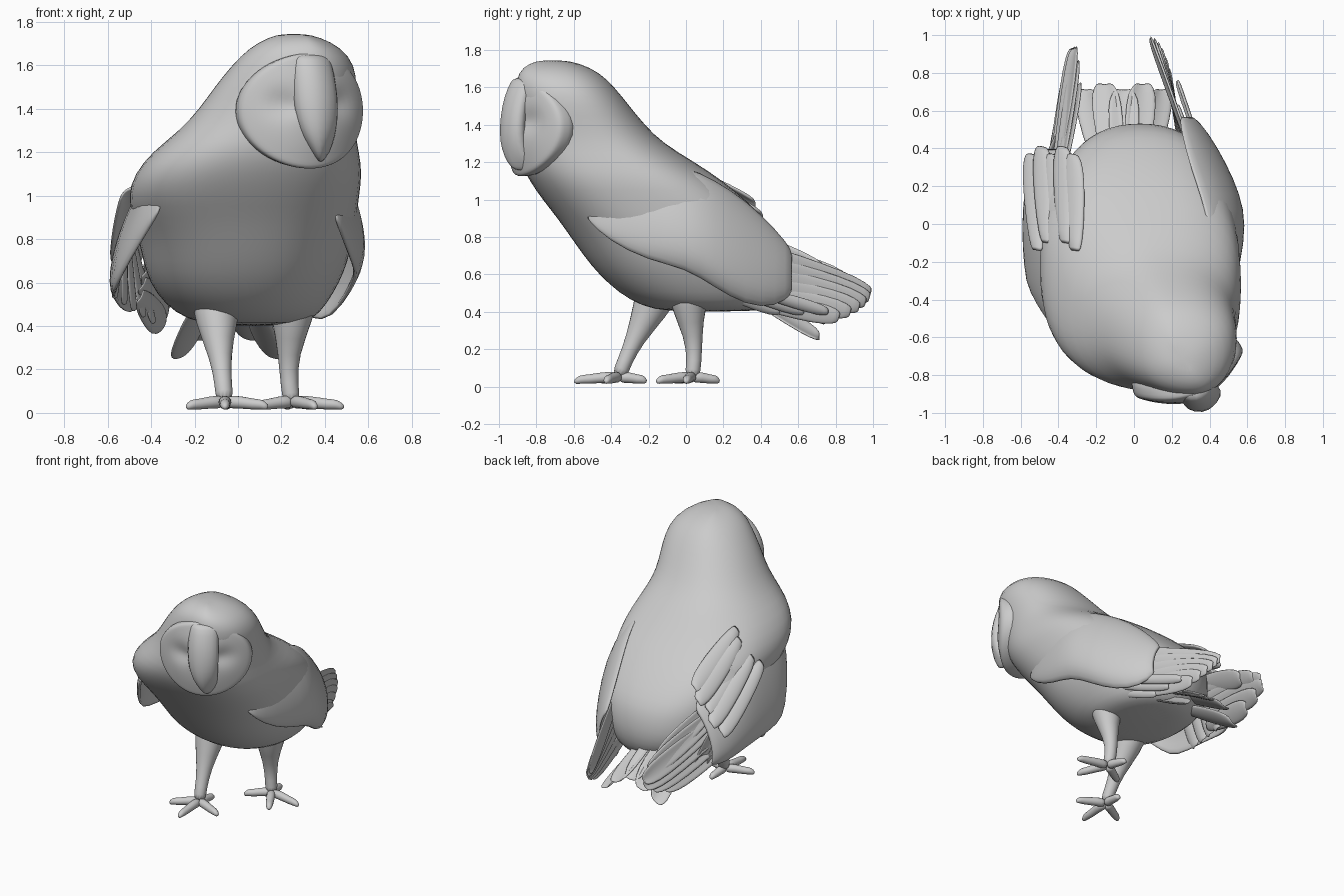
import bpy, bmesh, math
from mathutils import Vector, Matrix

if "Cube" in bpy.data.objects:
    bpy.data.objects.remove(bpy.data.objects["Cube"])

GREY = (0.6, 0.6, 0.6, 1)
mat = bpy.data.materials.new("plumage grey")
mat.use_nodes = True
mat.diffuse_color = GREY
mat.node_tree.nodes["Principled BSDF"].inputs["Base Color"].default_value = GREY


def loft(name, rings, closed=True, levels=1, thick=0):
    """Skin a list of point rings into a smooth object."""
    bm = bmesh.new()
    rows = [[bm.verts.new(p) for p in ring] for ring in rings]
    n = len(rows[0])
    for a, b in zip(rows, rows[1:]):
        for i in range(n if closed else n - 1):
            j = (i + 1) % n
            bm.faces.new((a[i], a[j], b[j], b[i]))
    if closed:
        bm.faces.new(rows[0][::-1])
        bm.faces.new(rows[-1])
    bmesh.ops.recalc_face_normals(bm, faces=bm.faces)
    me = bpy.data.meshes.new(name)
    bm.to_mesh(me)
    bm.free()
    me.materials.append(mat)
    for p in me.polygons:
        p.use_smooth = True
    ob = bpy.data.objects.new(name, me)
    bpy.context.collection.objects.link(ob)
    if thick:
        sol = ob.modifiers.new("thickness", "SOLIDIFY")
        sol.thickness, sol.offset = thick, 0
    sub = ob.modifiers.new("smooth", "SUBSURF")
    sub.levels = sub.render_levels = levels
    return ob


def tube(name, points, radii, sides=10):
    """Tapered limb through the given points."""
    pts = [Vector(p) for p in points]
    rings = []
    for i, p in enumerate(pts):
        d = (pts[min(i + 1, len(pts) - 1)] - pts[max(i - 1, 0)]).normalized()
        q = Vector((0, 0, 1)).rotation_difference(d)
        rings.append([p + q @ Vector((math.cos(a), math.sin(a), 0)) * radii[i]
                      for a in (2 * math.pi * k / sides for k in range(sides))])
    return loft(name, rings)


def feather(name, root, tip, across, width, thick=0.014, sag=0.015):
    """Thin flat feather with a rounded end and a slight bow."""
    a, b, w = Vector(root), Vector(tip), Vector(across).normalized()
    face = (b - a).cross(w).normalized()
    rings = []
    for t, f in ((0, .5), (.25, .85), (.6, 1), (.88, .95), (1, .5)):
        c = a.lerp(b, t)
        rings.append([c + w * (s * width * f / 2) + face * sag * (1 - s * s)
                      for s in (-1, -.5, 0, .5, 1)])
    return loft(name, rings, closed=False, thick=thick)


# Body and head: sections by height (z, x min, x max, y min, y max, corner roundness)
SECTIONS = [
    (.4, -.1, .25, -.1, .4, 1), (.43, -.24, .35, -.24, .47, .95), (.5, -.34, .41, -.36, .52, .9),
    (.6, -.41, .47, -.47, .54, .87), (.7, -.44, .51, -.55, .53, .87), (.8, -.46, .53, -.62, .5, .84),
    (.9, -.49, .55, -.69, .42, .8), (1, -.51, .56, -.77, .32, .77), (1.1, -.48, .575, -.84, .2, .77),
    (1.2, -.4, .56, -.89, .05, .82), (1.3, -.27, .54, -.9, -.12, .9), (1.4, -.18, .54, -.9, -.22, .92),
    (1.5, -.11, .55, -.91, -.3, .92), (1.6, -.03, .54, -.91, -.38, .92), (1.68, .05, .48, -.9, -.46, .92),
    (1.73, .14, .38, -.84, -.57, 1), (1.745, .21, .3, -.77, -.66, 1)]
rings = []
for z, x0, x1, y0, y1, e in SECTIONS:
    lean = .05 if z > 1.15 else 0
    ring = []
    for k in range(28):
        c, s = math.cos(k * math.tau / 28), math.sin(k * math.tau / 28)
        c, s = math.copysign(abs(c) ** e, c), math.copysign(abs(s) ** e, s)
        ring.append(((x0 + x1) / 2 + (x1 - x0) / 2 * c - lean * s * (1 - abs(c)),
                     (y0 + y1) / 2 + (y1 - y0) / 2 * s, z))
    rings.append(ring)
loft("body_and_head", rings)

# Facial disc: wrapped round the head, with a crisp rim and two eye hollows, turned to one side
turn = Matrix.Translation((.285, -.775, 1.39)) @ Matrix.Rotation(math.radians(23), 4, "Z")
rings = []
for r, out in ((.96, -.14), (1.0, -.02), (1.015, .012), (.98, .025), (.9, .03), (.75, .04),
               (.55, .05), (.35, .055), (.18, .06), (.03, .06)):
    ring = []
    for k in range(32):
        a = k * math.tau / 32
        u, v = r * math.cos(a), r * math.sin(a)
        out_here = out + .11 * (1 - u * u) - .035 * math.exp(-((abs(u) - .42) ** 2 + (v - .12) ** 2) / .05)
        ring.append(turn @ Vector((.31 * u, -out_here, .265 * v)))
    rings.append(ring)
loft("facial_disc", rings)

# Brow wedge narrowing into the beak (z, left edge x, right edge x, front y)
rings = []
for z, xl, xr, y in ((1.65, .25, .41, -.925), (1.635, .24, .43, -.945), (1.55, .245, .45, -.98),
                     (1.45, .25, .465, -1.0), (1.35, .265, .465, -1.005), (1.27, .295, .45, -.995),
                     (1.2, .34, .425, -.965), (1.15, .372, .392, -.925)):
    w = xr - xl
    rings.append([(xl, y + .06, z), (xl + w * .12, y + .015, z), (xl + w * .5, y, z),
                  (xl + w * .8, y + .035, z), (xr, y + .09, z), (xr, y + .15, z), (xl, y + .15, z)])
loft("beak_ridge", rings)

# Folded wings (y, top z, top x, bottom z, bottom x, outward bulge)
LEFT = [(-.53, .97, .42, .9, .45, 0), (-.42, 1.1, .44, .78, .49, .03), (-.2, 1.19, .43, .67, .53, .06),
        (0, 1.18, .39, .63, .54, .1), (.15, 1.11, .35, .53, .49, .12), (.32, 1.0, .29, .43, .42, .11),
        (.48, .84, .25, .42, .34, .08), (.57, .72, .24, .5, .29, .03)]
RIGHT = [(-.61, 1.03, .33, .93, .36, 0), (-.5, 1.12, .35, .78, .45, .04), (-.35, 1.17, .34, .61, .55, .04),
         (-.24, 1.18, .34, .54, .57, .06), (0, 1.16, .34, .53, .57, .08), (.15, 1.06, .34, .5, .55, .09),
         (.3, .95, .32, .46, .52, .09), (.4, .84, .34, .46, .47, .06)]


def wing(name, stations, side):
    rings = []
    for y, zt, xt, zb, xb, bulge in stations:
        rings.append([(side * (xt + (xb - xt) * t + bulge * math.sin(math.pi * t) ** .6), y, zt + (zb - zt) * t)
                      for t in (i / 8 for i in range(9))])
    loft(name, rings, closed=False, thick=.025)


wing("left_wing", LEFT, 1)
wing("right_wing", RIGHT, -1)

# Long flight feathers fanned behind each wing
for i in range(6):
    t = i / 5
    feather(f"left_flight_feather_{i}", (.33 - .07 * t, .3, .76 - .28 * t),
            (.08 + .1 * t, .99 - .17 * t * t, .5 - .13 * t), (.1, .3, 1), .12, sag=.008)
    feather(f"right_flight_feather_{i}", (-.4 - .06 * t, .2, .84 - .3 * t),
            (-.3 - .05 * t, .75 + .2 * math.sin(math.pi * t), .6 - .2 * t), (.45, .25, .8), .15, sag=.012)

# Short feathers under the left wing edge
for i in range(3):
    feather(f"left_under_feather_{i}", (.36, .15 + .1 * i, .52), (.22, .5 + .13 * i, .4),
            (.2, .2, 1), .07)

# Ruffled coverts over the right wing, and feathers hanging from its edge
for i in range(5):
    t = i / 4
    feather(f"right_covert_{i}", (-.31 - .2 * t, -.15 + .04 * (i % 2), 1.21 - .19 * t),
            (-.32 - .22 * t, .37 + .04 * (i % 2), .97 - .27 * t), (-.7, .1, -.6), .15, thick=.02, sag=.015)
for i in range(5):
    feather(f"right_hanging_feather_{i}", (-.54 + .012 * i, -.12 + .1 * i, .8),
            (-.575 + .045 * i, -.04 + .13 * i, .53 - .03 * i), (.15, 1, .2), .12)

# Arched tail fan
for i in range(5):
    s = i / 4
    arch = .11 * math.sin(math.pi * s)
    feather(f"tail_feather_{i}", (-.17 + .24 * s, .3, .52 + arch),
            (-.26 + .41 * s, .72 + .03 * (i % 2), .27 + arch), (1, 0, .6 - 1.2 * s), .17)

# Legs (from ankle to thigh) and feet
FEET = {
    "right": ([(-.06, -.36, .05), (-.068, -.33, .13), (-.08, -.275, .25), (-.1, -.2, .4), (-.1, -.1, .62)],
              [(-.06, -.6), (-.24, -.45), (.14, -.43), (-.05, -.21)]),
    "left": ([(.25, .03, .04), (.235, .045, .13), (.232, .04, .27), (.25, .01, .42), (.25, .02, .62)],
             [(.36, -.16), (.49, .0), (.09, -.06), (.22, .18)])}
for side, (shank, toes) in FEET.items():
    tube(side + "_leg", shank, (.045, .04, .05, .095, .15), 12)
    hx, hy, hz = shank[0]
    for i, (tx, ty) in enumerate(toes):
        path = [(hx + (tx - hx) * t, hy + (ty - hy) * t, z)
                for t, z in ((0, .05), (.35, .05), (.7, .038), (.85, .04), (1, .022))]
        tube(f"{side}_toe_{i}", path, (.036, .031, .027, .026, .012), 8)
